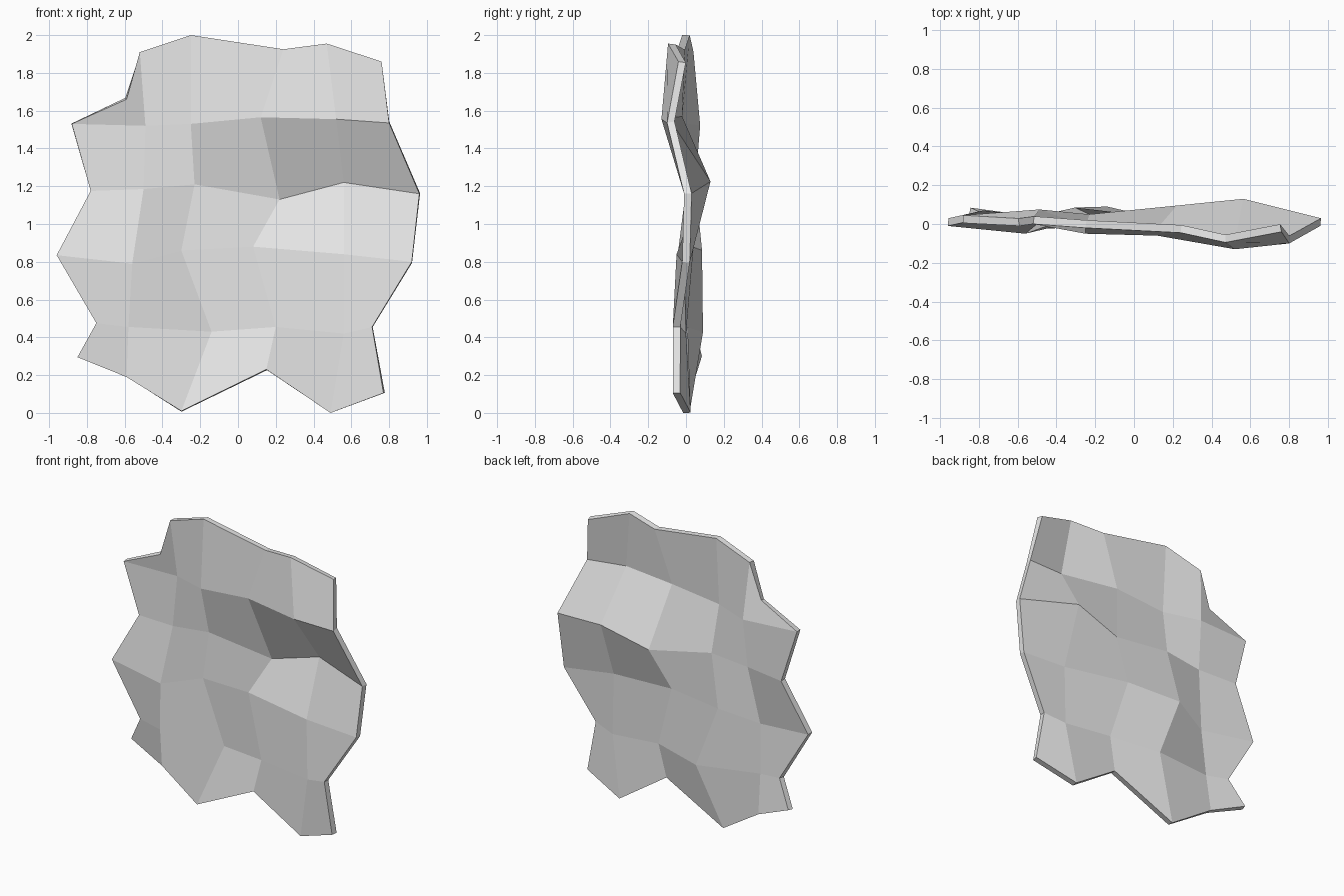
import bpy
import bmesh

# Remove the default cube
default_cube = bpy.data.objects.get("Cube")
if default_cube:
    bpy.data.objects.remove(default_cube, do_unlink=True)

THICKNESS = 0.04


def make_material(name, color):
    material = bpy.data.materials.new(name)
    material.use_nodes = True
    material.diffuse_color = color
    shader = material.node_tree.nodes["Principled BSDF"]
    shader.inputs["Base Color"].default_value = color
    return material


def add_row(bm, across, depth, height):
    """One horizontal profile of the slab, given in hundredths of a unit."""
    return [bm.verts.new((x / 100, y / 100, z / 100))
            for x, y, z in zip(across, depth, height)]


def bridge_rows(bm, upper, lower):
    """Fill the band between two profiles with quads facing the front."""
    for i in range(len(upper) - 1):
        bm.faces.new((upper[i], lower[i], lower[i + 1], upper[i + 1]))


# Front surface: uneven profiles from the top edge to the bottom edge
bm = bmesh.new()
rows = [
    add_row(bm, (-59, -52, -25, 24, 47, 76),
            (-1, 0, -2, -4.5, -9.5, -4), (166, 191, 200, 192.5, 195.5, 186)),
    add_row(bm, (-88, -49, -25, 12, 52, 80),
            (0.5, 3.5, -5, -6, -13, -10), (153, 152, 153, 156.5, 155.5, 153.5)),
    add_row(bm, (-78, -50, -23, 22, 56, 96),
            (3, 0, 1, 5.5, 9, -1), (117.5, 118.5, 121, 113, 122, 116)),
    add_row(bm, (-96, -56, -30, 8, 56, 92),
            (-1, -5, 4.5, 0, -5, -2), (83.5, 79, 86, 88, 84, 80)),
    add_row(bm, (-75, -58, -14, 20, 56, 71),
            (0, -2.5, 5, -3, -4, -7), (47.5, 45.5, 43, 45.5, 42, 45.5)),
    add_row(bm, (-85, -59, -30, 15, 49, 77),
            (4.5, 1, -2, -4.5, -1.5, -7), (29.5, 19, 1, 23, 0, 10.5)),
]
for upper, lower in zip(rows, rows[1:]):
    bridge_rows(bm, upper, lower)

mesh = bpy.data.meshes.new("stone_slab")
bm.to_mesh(mesh)
bm.free()

slab = bpy.data.objects.new("stone_slab", mesh)
bpy.context.collection.objects.link(slab)
mesh.materials.append(make_material("light_grey", (0.8, 0.8, 0.8, 1.0)))

# Give the surface its back side and rim, with flat facets
shell = slab.modifiers.new("thickness", "SOLIDIFY")
shell.thickness = THICKNESS
shell.offset = -1.0
for polygon in mesh.polygons:
    polygon.use_smooth = False
